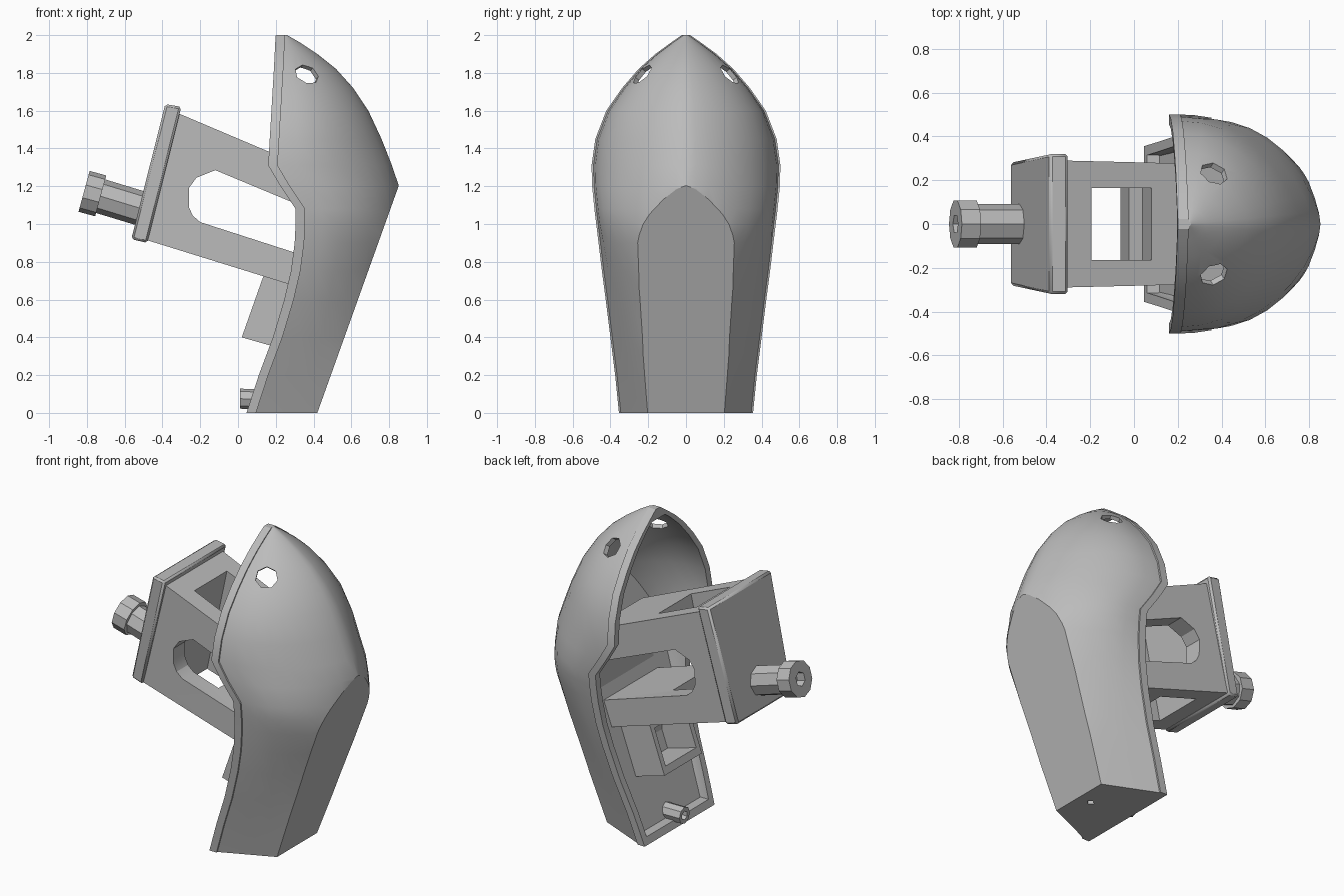
import bpy, bmesh, math
from mathutils import Vector

if "Cube" in bpy.data.objects:
    bpy.data.objects.remove(bpy.data.objects["Cube"])

grey = bpy.data.materials.new("plain_grey")
grey.use_nodes = True
grey.diffuse_color = (0.5, 0.5, 0.5, 1)
grey.node_tree.nodes["Principled BSDF"].inputs["Base Color"].default_value = (0.5, 0.5, 0.5, 1)


def finish(bm, name):
    bmesh.ops.remove_doubles(bm, verts=bm.verts, dist=0.0005)
    bmesh.ops.recalc_face_normals(bm, faces=bm.faces)
    mesh = bpy.data.meshes.new(name)
    bm.to_mesh(mesh)
    bm.free()
    mesh.materials.append(grey)
    obj = bpy.data.objects.new(name, mesh)
    bpy.context.collection.objects.link(obj)
    return obj


def activate(obj):
    bpy.ops.object.select_all(action='DESELECT')
    obj.select_set(True)
    bpy.context.view_layer.objects.active = obj


def cut(obj, *cutters):
    for cutter in cutters:
        mod = obj.modifiers.new("cut", 'BOOLEAN')
        mod.operation = 'DIFFERENCE'
        mod.solver = 'EXACT'
        mod.object = cutter
        activate(obj)
        bpy.ops.object.modifier_apply(modifier=mod.name)
        bpy.data.objects.remove(cutter)


def prism(name, profile):
    """Side profile of (x, z, half width) spanned across y."""
    bm = bmesh.new()
    sides = [[bm.verts.new((x, s * h, z)) for x, z, h in profile] for s in (-1, 1)]
    for side in sides:
        bm.faces.new(side)
    for i in range(len(profile)):
        bm.faces.new((sides[0][i - 1], sides[0][i], sides[1][i], sides[1][i - 1]))
    return finish(bm, name)


def rod(name, start, end, radius, sides=8):
    start, end = Vector(start), Vector(end)
    bm = bmesh.new()
    bmesh.ops.create_cone(bm, cap_ends=True, segments=sides, radius1=radius,
                          radius2=radius, depth=(end - start).length)
    turn = (end - start).to_track_quat('Z', 'Y').to_matrix().to_4x4()
    turn.translation = (start + end) / 2
    bm.transform(turn)
    return finish(bm, name)


# Shell outline by height: z, half width, rim x, uncut nose x
OUTLINE = [
    (0, .355, .045, .885), (.2, .375, .11, .876), (.4, .4, .185, .839),
    (.6, .425, .245, .842), (.75, .445, .28, .856), (.9, .463, .3, .883),
    (1, .475, .305, .875), (1.08, .485, .305, .862), (1.2, .497, .225, .852),
    (1.31, .5, .16, .815), (1.45, .48, .168, .76), (1.6, .422, .177, .69),
    (1.72, .338, .184, .61), (1.82, .252, .19, .52), (1.9, .162, .194, .42),
    (1.96, .08, .197, .33), (2, .022, .2, .26)]


def outline_at(z):
    for a, b in zip(OUTLINE, OUTLINE[1:]):
        if z <= b[0]:
            t = (z - a[0]) / (b[0] - a[0])
            return [p + (q - p) * t for p, q in zip(a, b)]


def shell_body(name, inset=0, front=0):
    """Lofted hull, flat-sided low down and rounded above, with a sloping flat
    on its nose. Inset makes the cavity, whose floor lies front behind the flat."""
    bm = bmesh.new()
    rings = []
    for row in OUTLINE:
        z, w, rim, nose = outline_at(min(max(row[0], inset), 2 - inset * 1.4))
        w, nose, base = w - inset, nose - inset, rim + .05
        half = [(rim - inset * 3, w), (base, w)]
        inner = w if inset else w - .01
        for i in range(10):
            a = math.radians(10 * i)
            s, blend = math.sin(a), min(z, 1)
            y = inner * ((1 - blend) * (1 - s) + blend * math.cos(a) ** 1.3)
            half.append((base + (nose - base) * s, y))
        ring = half[:-1] + [(nose, 0)] + [(x, -y) for x, y in reversed(half[:-1])]
        rings.append([bm.verts.new((x, y, z)) for x, y in ring])
    for low, high in zip(rings, rings[1:]):
        for i in range(len(low)):
            bm.faces.new((low[i - 1], low[i], high[i], high[i - 1]))
    bm.faces.new(rings[0])
    bm.faces.new(rings[-1])
    bmesh.ops.remove_doubles(bm, verts=bm.verts, dist=0.0005)
    normal = Vector((1.2, 0, -.43)).normalized()
    bmesh.ops.bisect_plane(bm, geom=bm.verts[:] + bm.edges[:] + bm.faces[:],
                           plane_co=Vector((.42, 0, 0)) - normal * front,
                           plane_no=normal, clear_outer=True)
    bmesh.ops.holes_fill(bm, edges=[e for e in bm.edges if e.is_boundary], sides=0)
    return finish(bm, name)


# Hollow shell with two drilled holes near its tip and a small one in its base
shell = shell_body("shell")
cut(shell, shell_body("cavity", .045, .3))
for side in (-1, 1):
    centre = Vector((.355, side * .215, 1.78))
    reach = Vector((.42, side * .65, .5)).normalized() * .14
    cut(shell, rod("drill", centre - reach, centre + reach, .066, 7))
cut(shell, rod("base_drill", (.33, 0, -.05), (.33, 0, .06), .025, 4))

# Bracket body, with one tunnel across and one tunnel down
bracket = prism("bracket", [(-.33, 1.592, .29), (.5, 1.24, .27), (.5, .61, .27), (-.49, .917, .28)])
cut(bracket,
    prism("side_tunnel", [(x, z, .5) for x, z in (
        (-.26, 1.09), (-.26, 1.19), (-.22, 1.245), (-.12, 1.285),
        (.42, 1.06), (.42, .81), (-.2, 1.01), (-.24, 1.045))]),
    prism("down_tunnel", [(x, z, .165) for x, z in (
        (-.17, 1.65), (.12, 1.6), (-.08, .7), (-.37, .7))]))

# End plate with softened edges
plate = prism("end_plate", [(-.385, 1.635, .32), (-.3, 1.62, .32), (-.48, .9, .29), (-.565, .92, .28)])
bevel = plate.modifiers.new("bevel", 'BEVEL')
bevel.width, bevel.segments = .012, 1

# Open socket below the bracket
socket = prism("socket", [(x, z, .19) for x, z in ((.14, .74), (.02, .4), (.35, .305), (.45, .63))])
cut(socket, prism("socket_hollow", [(x, z, .155) for x, z in (
    (-.1, .73), (-.1, .484), (.28, .375), (.28, .62))]))

# Peg with a recessed head
peg_shaft = rod("peg_shaft", (-.73, 0, 1.148), (-.49, 0, 1.075), .092)
peg_head = rod("peg_head", (-.815, 0, 1.173), (-.727, 0, 1.149), .112, 10)
cut(peg_head, rod("head_socket", (-.86, 0, 1.185), (-.76, 0, 1.158), .045, 6))

# Small post at the foot of the shell
foot_post = rod("foot_post", (.01, 0, .075), (.2, 0, .073), .053)
cut(foot_post, rod("post_socket", (-.05, 0, .075), (.08, 0, .075), .028, 6))

for part in (shell, bracket, plate, socket, peg_shaft, peg_head, foot_post):
    activate(part)
    bpy.ops.object.shade_smooth_by_angle(angle=math.radians(24))
